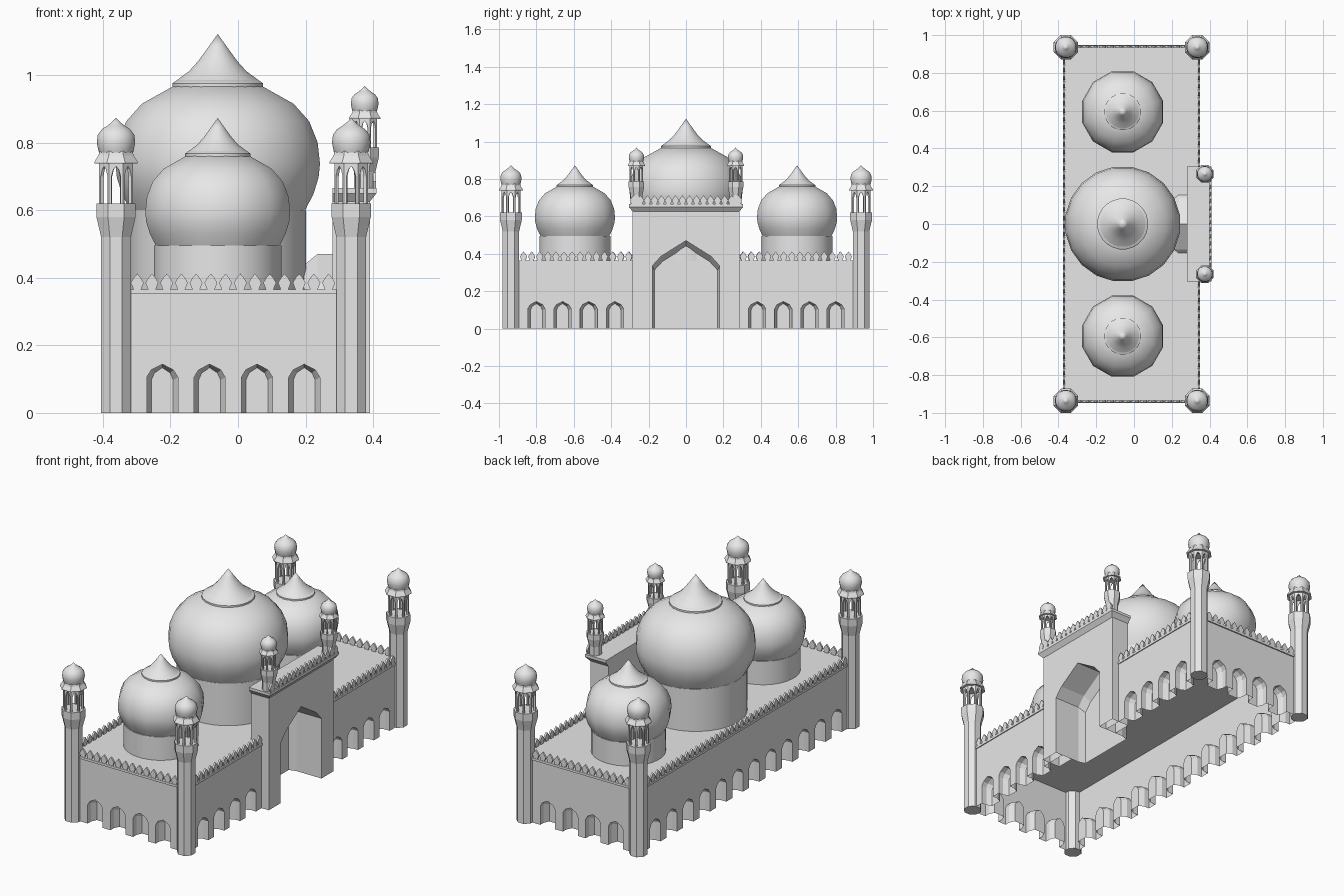
import bpy, bmesh
from math import cos, sin, pi, radians, hypot, atan2
from mathutils import Matrix, Vector

if "Cube" in bpy.data.objects:
    bpy.data.objects.remove(bpy.data.objects["Cube"])

stone = bpy.data.materials.new("light_stone")
stone.use_nodes = True
stone.diffuse_color = (0.8, 0.8, 0.8, 1)
stone.node_tree.nodes["Principled BSDF"].inputs["Base Color"].default_value = (0.8, 0.8, 0.8, 1)

DOME_X = -0.06
LEFT, RIGHT, END = -0.37, 0.345, 0.94     # wall planes
ROOF, PORTAL_TOP = 0.365, 0.665


def finish(name, bm, smooth=False):
    bmesh.ops.recalc_face_normals(bm, faces=bm.faces)
    mesh = bpy.data.meshes.new(name)
    bm.to_mesh(mesh)
    bm.free()
    mesh.materials.append(stone)
    if smooth:
        mesh.shade_smooth()
        mesh.set_sharp_from_angle(angle=radians(40))
    obj = bpy.data.objects.new(name, mesh)
    bpy.context.collection.objects.link(obj)
    return obj


def bridge(bm, sections, caps=(True, True)):
    """Skin a list of matching closed loops."""
    loops = [[bm.verts.new(p) for p in s] for s in sections]
    n = len(loops[0])
    for a, b in zip(loops, loops[1:]):
        for i in range(n):
            j = (i + 1) % n
            bm.faces.new((a[i], a[j], b[j], b[i]))
    if caps[0]:
        bm.faces.new(loops[0])
    if caps[1]:
        bm.faces.new(loops[-1])


def turned(name, profile, sides, at=(0, 0, 0), scale=1, smooth=True):
    """Revolve (radius, height) points about a vertical axis."""
    bm = bmesh.new()
    rings = []
    for r, z in profile:
        angles = [2 * pi * (i + 0.5) / sides for i in range(sides)]
        rings.append([(r * cos(a), r * sin(a), z) for a in angles])
    bridge(bm, rings)
    bmesh.ops.remove_doubles(bm, verts=bm.verts, dist=1e-5)
    bm.transform(Matrix.Translation(at) @ Matrix.Scale(scale, 4))
    return finish(name, bm, smooth)


def octagon(name, profile, at, scale=1):
    """Flat-sided octagon whose radii are measured to the flats."""
    return turned(name, [(r / cos(pi / 8), z) for r, z in profile], 8, at, scale, False)


def box(bm, x0, x1, y0, y1, z0, z1, flare=0):
    bridge(bm, [[(x0, y0 - f, z), (x1 + f, y0 - f, z), (x1 + f, y1 + f, z), (x0, y1 + f, z)]
                for f, z in ((0, z0), (flare, z1))])


def mirrored(half):
    return half + [(-u, z) for u, z in reversed(half) if u]


def arch_recess(bm, arch, steps, frame, caps=(True, True), foot=0):
    """Loft an arch inwards; steps are (depth, width scale, height scale)."""
    sections = []
    for depth, sw, sh in steps:
        sections.append([frame @ Vector((u * sw, depth, z * sh if z else foot)) for u, z in arch])
    bridge(bm, sections, caps)


def facing(x, y, angle):
    return Matrix.Translation((x, y, 0)) @ Matrix.Rotation(angle, 4, 'Z')


# Arches: outline of small niche and of the great portal
small_arch = mirrored([(0.046, 0), (0.046, 0.105), (0.033, 0.127), (0, 0.144)])
great_arch = mirrored([(0.18, 0), (0.18, 0.335), (0.135, 0.385), (0, 0.47)])
niche_steps = [(-0.03, 1, 1), (0.03, 1, 1), (0.06, 0.7, 0.93)]
portal_steps = [(0, 1, 1), (0.155, 1, 1), (0.195, 0.94, 0.93)]
portal_frame = facing(0.39, 0, pi / 2)

bm = bmesh.new()
for i in range(4):
    x = -0.224 + 0.14 * i
    arch_recess(bm, small_arch, niche_steps, facing(x, -END, 0), foot=-0.02)
    arch_recess(bm, small_arch, niche_steps, facing(x, END, pi), foot=-0.02)
    for side in (-1, 1):
        y = side * (0.38 + 0.14 * i)
        arch_recess(bm, small_arch, niche_steps, facing(RIGHT, y, pi / 2), foot=-0.02)
for i in range(12):
    arch_recess(bm, small_arch, niche_steps, facing(LEFT, (i - 5.5) * 0.1455, -pi / 2), foot=-0.02)
arch_recess(bm, great_arch, [(-0.04, 1, 1)] + portal_steps[1:], portal_frame, foot=-0.02)
cutter = finish("recess_cutter", bm)
cutter.hide_render = True


def carve(obj):
    """Cut the recesses, then open the underside."""
    mod = obj.modifiers.new("recesses", 'BOOLEAN')
    mod.operation, mod.solver, mod.object = 'DIFFERENCE', 'EXACT', cutter
    graph = bpy.context.evaluated_depsgraph_get()
    mesh = bpy.data.meshes.new_from_object(obj.evaluated_get(graph))
    obj.modifiers.clear()
    obj.data = mesh
    bm = bmesh.new()
    bm.from_mesh(mesh)
    under = [f for f in bm.faces if f.calc_center_median().z < 0.001]
    bmesh.ops.delete(bm, geom=under, context='FACES')
    bm.to_mesh(mesh)
    bm.free()


# Prayer hall walls, roof slab and portal block
bm = bmesh.new()
box(bm, LEFT, RIGHT, -END, END, 0, 0.352)
walls = finish("hall_walls", bm)
bm = bmesh.new()
box(bm, LEFT - 0.007, RIGHT + 0.005, -END - 0.007, END + 0.007, 0.352, ROOF)
slab = finish("roof_slab", bm)
bm = bmesh.new()
box(bm, 0.28, 0.39, -0.285, 0.285, 0, 0.625)
portal = finish("portal_block", bm)
for part in (walls, slab, portal):
    carve(part)
bpy.data.objects.remove(cutter)

bm = bmesh.new()
box(bm, 0.28, 0.39, -0.285, 0.285, 0.625, 0.65, 0.02)
box(bm, 0.28, 0.41, -0.305, 0.305, 0.65, PORTAL_TOP)
finish("portal_cornice", bm)
bm = bmesh.new()
arch_recess(bm, great_arch, portal_steps, portal_frame, (False, True))
# leave the vault open underneath
low = [f for f in bm.faces if all(v.co.z < 0.001 for v in f.verts)]
bmesh.ops.delete(bm, geom=low, context='FACES')
finish("portal_vault", bm)

# Parapet merlons
leaf = mirrored([(0.011, 0), (0.019, 0.02), (0.011, 0.034), (0, 0.047)])


def merlon_row(name, start, end, z, pitch=0.043):
    dx, dy = end[0] - start[0], end[1] - start[1]
    length = hypot(dx, dy)
    count = round(length / pitch)
    bm = bmesh.new()
    for i in range(count):
        t = (i + 0.5) / count
        place = Matrix.Translation((start[0] + dx * t, start[1] + dy * t, z)) \
            @ Matrix.Rotation(atan2(dy, dx), 4, 'Z')
        bridge(bm, [[place @ Vector((u, d, h)) for u, h in leaf] for d in (-0.005, 0.005)])
    finish(name, bm)


merlon_row("front_merlons", (-0.32, -END), (0.29, -END), ROOF)
merlon_row("back_merlons", (-0.32, END), (0.29, END), ROOF)
merlon_row("rear_long_merlons", (LEFT, -0.89), (LEFT, 0.89), ROOF)
merlon_row("portal_side_merlons_a", (RIGHT, -0.89), (RIGHT, -0.285), ROOF)
merlon_row("portal_side_merlons_b", (RIGHT, 0.285), (RIGHT, 0.89), ROOF)
merlon_row("portal_merlons", (0.404, -0.3), (0.404, 0.3), PORTAL_TOP, 0.038)

# Onion domes on drums
onion = [(0.19, 0), (0.208, 0.035), (0.219, 0.07), (0.222, 0.1), (0.217, 0.145),
         (0.199, 0.19), (0.165, 0.228), (0.098, 0.265)]
collar = [(0.098, 0.262), (0.098, 0.272), (0.088, 0.279)]
finial = [(0.088, 0.279), (0.062, 0.298), (0.042, 0.32), (0.02, 0.35), (0, 0.378)]
for name, y, base, size, sides in (("front", -0.594, 0.495, 1, 12), ("back", 0.594, 0.495, 1, 12),
                                   ("main", 0, 0.6, 1.38, 20)):
    at = (DOME_X, y, base)
    turned(name + "_drum", [(0.19 * size, 0.36), (0.19 * size, base)], 32, (DOME_X, y, 0))
    turned(name + "_dome", onion, sides, at, size)
    turned(name + "_dome_collar", collar, 24, at, size)
    turned(name + "_dome_finial", finial, 24, at, size)

# Minarets with arched lanterns
panel = [(0.0207, 0), (0.0207, 0.125), (-0.0207, 0.125), (-0.0207, 0), (-0.014, 0),
         (-0.014, 0.08), (-0.008, 0.1), (0, 0.11), (0.008, 0.1), (0.014, 0.08), (0.014, 0)]
cupola = [(0.042, 0.13), (0.053, 0.155), (0.058, 0.18), (0.055, 0.203), (0.043, 0.219),
          (0.026, 0.23), (0.012, 0.241), (0, 0.254)]


def minaret(name, x, y, base, deck, size):
    at = (x, y, deck)
    foot = (base - deck) / size
    octagon(name + "_shaft", [(0.044, foot), (0.044, -0.1), (0.058, -0.04), (0.058, 0)], at, size)
    bm = bmesh.new()
    for i in range(8):
        turn = Matrix.Translation(at) @ Matrix.Rotation(i * pi / 4, 4, 'Z') @ Matrix.Scale(size, 4)
        bridge(bm, [[turn @ Vector((u * d / 0.05, d, h)) for u, h in panel] for d in (0.05, 0.041)])
    finish(name + "_lantern", bm)
    octagon(name + "_eave", [(0.048, 0.118), (0.064, 0.118), (0.064, 0.123), (0.052, 0.142),
                             (0.047, 0.16)], at, size)
    turned(name + "_cupola", cupola, 16, at, size)


for side, label in ((-1, "front"), (1, "back")):
    minaret(label + "_right_minaret", -0.361, side * 0.936, 0, 0.62, 1)
    minaret(label + "_left_minaret", 0.335, side * 0.936, 0, 0.62, 1)
    minaret(label + "_portal_minaret", 0.375, side * 0.265, 0.65, 0.785, 0.72)
